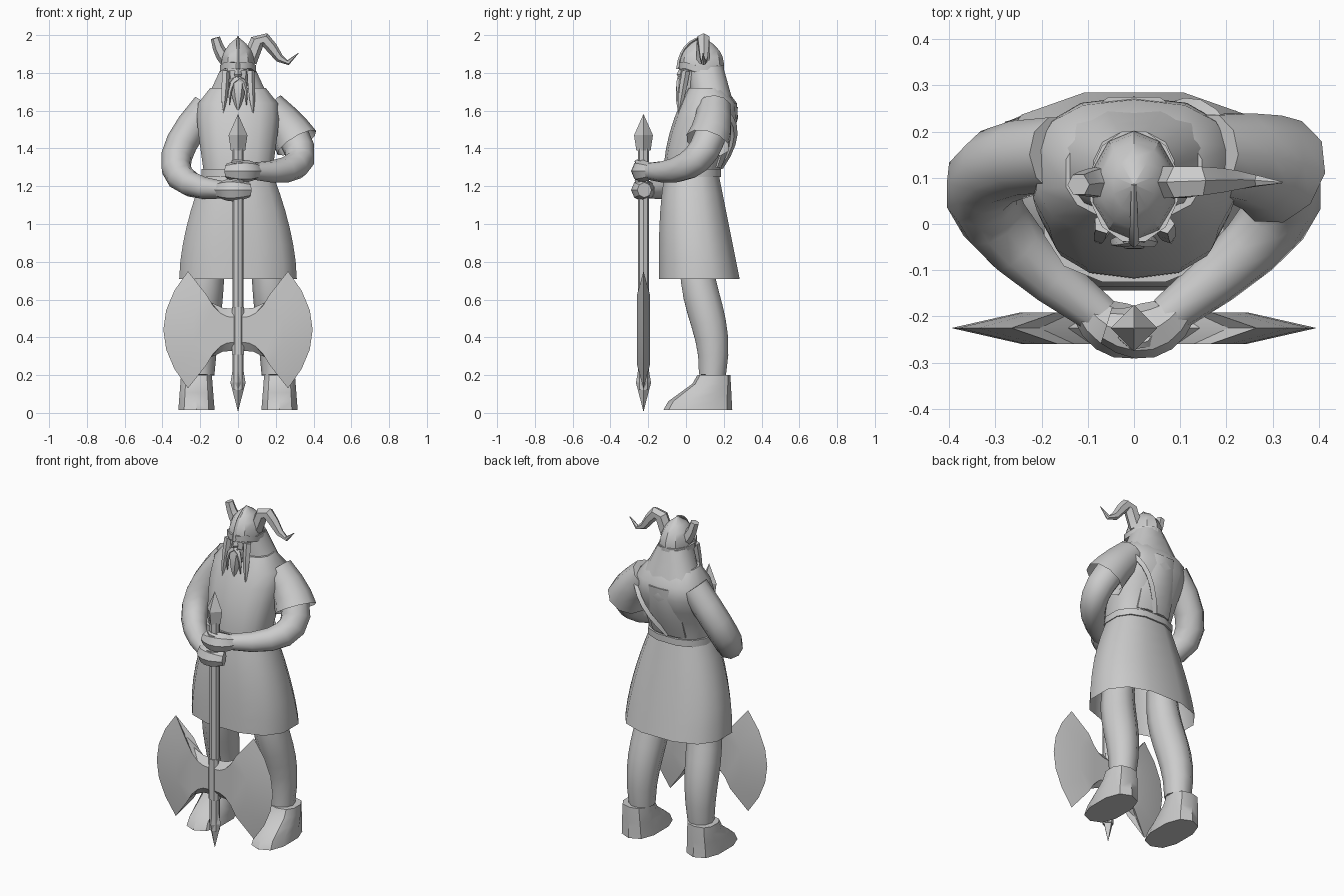
import bpy, bmesh, math
from mathutils import Vector

cube = bpy.data.objects.get("Cube")
if cube:
    bpy.data.objects.remove(cube, do_unlink=True)

grey = bpy.data.materials.new("plain_grey")
grey.use_nodes = True
COLOUR = (.6, .6, .6, 1)
grey.diffuse_color = COLOUR
grey.node_tree.nodes["Principled BSDF"].inputs["Base Color"].default_value = COLOUR


def finish(name, bm, angle=40):
    """Turn a bmesh into a shaded grey object."""
    bmesh.ops.recalc_face_normals(bm, faces=bm.faces)
    mesh = bpy.data.meshes.new(name)
    bm.to_mesh(mesh)
    bm.free()
    mesh.materials.append(grey)
    part = bpy.data.objects.new(name, mesh)
    bpy.context.collection.objects.link(part)
    bpy.ops.object.select_all(action='DESELECT')
    part.select_set(True)
    bpy.context.view_layer.objects.active = part
    bpy.ops.object.shade_smooth_by_angle(angle=math.radians(angle))
    return part


def skin(rings, open_start=False, open_end=False):
    """Join equal rings of points into one tubular shape."""
    bm = bmesh.new()
    rows = [[bm.verts.new(point) for point in ring] for ring in rings]
    for low, high in zip(rows, rows[1:]):
        for i in range(len(low)):
            bm.faces.new((low[i - 1], low[i], high[i], high[i - 1]))
    if not open_start:
        bm.faces.new(rows[0])
    if not open_end:
        bm.faces.new(rows[-1])
    return bm


def bump(t):
    return math.sin(math.pi * t)


def signed_power(value, power):
    return math.copysign(abs(value) ** power, value)


def loft(name, bottom, top, shape, steps=6, sides=12, power=.8, centre=0,
         open_start=False, angle=40):
    """Stack rounded outlines; shape(t) gives half width, front y and back y."""
    rings = []
    for step in range(steps + 1):
        t = step / steps
        width, front, back = shape(t)
        ring = []
        for k in range(sides):
            turn = math.tau * (k + .5) / sides
            x = centre + width * signed_power(math.cos(turn), power)
            depth = (back - front) / 2 * signed_power(math.sin(turn), power)
            ring.append((x, (front + back) / 2 + depth, bottom + (top - bottom) * t))
        rings.append(ring)
    return finish(name, skin(rings, open_start), angle)


def bezier(points, t):
    points = [Vector(p) for p in points]
    while len(points) > 1:
        points = [a.lerp(b, t) for a, b in zip(points, points[1:])]
    return points[0]


def tube(name, controls, radius, steps=6, sides=8, end=1, open_end=False, angle=40):
    """Sweep a ring along a Bezier curve; radius(t) sets its size."""
    rings, across, before = [], None, None
    path = [bezier(controls, end * step / steps) for step in range(steps + 1)]
    for i, point in enumerate(path):
        along = (path[min(i + 1, steps)] - path[max(i - 1, 0)]).normalized()
        if across is None:
            across = along.cross(Vector((0, 1, 0))).normalized()
        else:
            across = before.rotation_difference(along) @ across
        over, before = along.cross(across), along
        turns = [math.tau * k / sides for k in range(sides)]
        rings.append([point + radius(i / steps) * (across * math.cos(a) + over * math.sin(a))
                      for a in turns])
    return finish(name, skin(rings, False, open_end), angle)


def mirror(part):
    """Copy a left part across to the right."""
    bm = bmesh.new()
    bm.from_mesh(part.data)
    for vert in bm.verts:
        vert.co.x *= -1
    finish(part.name.replace("left", "right"), bm)


# Torso, back panel and hair falling from under the helmet
loft("torso", 1.24, 1.72, lambda t: (.18 + .07 * t - .1 * t ** 8, -.12 + .13 * t * t,
                                     .17 + .08 * bump(t * t) + .04 * t), sides=14)
loft("back_panel", 1.3, 1.62, lambda t: (.12, .1, .19 + .09 * bump(t / 2)), sides=8)
loft("hair", 1.62, 1.83, lambda t: (.19 - .1 * t, .03 - .02 * t, .26 - .06 * t), steps=3)

# Skirt, open below, and belt
loft("skirt", .71, 1.25, lambda t: (.32 - .125 * t ** 1.7, -.15 + .03 * t ** 3,
                                    .29 - .11 * t), open_start=True)
loft("belt", 1.25, 1.29, lambda t: (.2, -.13, .19), steps=1)
tube("back_strap", [(.2, .2, 1.6), (.12, .32, 1.5), (0, .18, 1.3)],
     lambda t: .018, sides=4)

# Legs and boots
mirror(tube("left_leg", [(.2, .14, .2), (.2, .17, .5), (.18, .03, .6), (.15, .06, .9)],
            lambda t: .075 + .02 * bump(t) + .01 * t, steps=8, sides=10))
mirror(loft("left_boot", .015, .2,
            lambda t: (.1 - .015 * t, -.03 - .09 * math.cos(math.pi * t), .245 - .01 * t),
            steps=4, sides=10, centre=.22))

# Arms meet on the shaft, the right hand below the left
for label, side, drop in (("left", 1, 0), ("right", -1, .1)):
    height = 1.28 - drop
    arm = [(side * .16, .15, 1.62), (side * .54, .14, 1.24 - drop / 2),
           (side * .07, -.2, height)]
    tube(label + "_arm", arm, lambda t: .085 - .04 * t ** 3, steps=8, sides=10)
    if side > 0:
        tube("left_sleeve", arm, lambda t: .09 + .03 * t, steps=3, sides=10,
             end=.3, open_end=True)
    tube(label + "_hand", [(side * .1, -.18, height), (side * .04, -.26, height),
                           (-side * .06, -.22, height)],
         lambda t: .04 + .02 * bump(t))
    tube(label + "_thumb", [(side * .05, -.22, height + .03),
                            (side * .01, -.29, height + .05),
                            (-side * .03, -.24, height + .05)],
         lambda t: .02 - .01 * t, steps=3, sides=6)

# Face with nose, beard, moustache and braids
loft("head", 1.64, 1.83, lambda t: (.01 + .06 * math.sqrt(t), -.025, .06 + .1 * t),
     steps=4, sides=10)
tube("nose", [(0, -.02, 1.83), (0, -.04, 1.79), (0, -.02, 1.76)],
     lambda t: .01 + .01 * bump(t), steps=2, sides=4)
tube("beard", [(0, 0, 1.76), (0, -.03, 1.7), (0, -.04, 1.59)],
     lambda t: .045 * (1 - t * t) + .002, steps=3, sides=6)
for label, side in (("left", 1), ("right", -1)):
    tube(label + "_moustache", [(0, -.03, 1.77), (side * .05, -.04, 1.76),
                                (side * .045, -.04, 1.63)],
         lambda t: .015 * (1 - t * t) + .002, steps=3, sides=5)
    tube(label + "_braid", [(side * .066, 0, 1.81), (side * .07, -.02, 1.7),
                            (side * .08, -.04, 1.58)],
         lambda t: .02 * (1 - t ** 3) + .002, steps=3, sides=5)


# Helmet with pointed brow rim, crest and horns
def dome(t):
    size = 1.02 - t ** 3
    return .092 * size, .085 - .12 * size, .085 + .115 * size


loft("helmet", 1.81, 1.99, dome, steps=5, sides=10, power=1, angle=30)
rim = loft("helmet_rim", 1.805, 1.84, lambda t: (.098, -.042, .205), steps=1, power=1)
for vert in rim.data.vertices:
    if vert.co.y < 0:
        vert.co.z += .03 - .6 * abs(abs(vert.co.x) - .05)
tube("helmet_crest", [(0, -.04, 1.82), (0, -.03, 1.96), (0, .085, 1.99)],
     lambda t: .012 - .006 * t, sides=4)
tube("left_horn", [(.06, .09, 1.86), (.15, .09, 2.2), (.2, .1, 1.7), (.32, .09, 1.905)],
     lambda t: .04 - .038 * t * t, sides=6)
tube("right_horn", [(-.06, .09, 1.87), (-.1, .09, 1.9), (-.12, .085, 1.985)],
     lambda t: .04 - .015 * t, steps=3, sides=6)

# Axe shaft with a diamond spike at each end
AXE_Y, AXE_Z = -.225, .44


def upright(name, bottom, top, start, end, sides=4):
    tube(name, [(0, AXE_Y, bottom), (0, AXE_Y, top)],
         lambda t: start + (end - start) * t, steps=1, sides=sides, angle=20)


upright("axe_shaft", .12, 1.4, .03, .03, sides=8)
upright("top_spike_collar", 1.39, 1.47, .038, .05)
upright("top_spike", 1.47, 1.58, .05, .001)
upright("bottom_spike", .16, .01, .04, .001)
upright("bottom_spike_collar", .16, .22, .04, .03)
loft("axe_hub", .31, .56, lambda t: (.034, -.26, -.19), steps=1, sides=8)

# Double blade: curved cutting edge, hollow sides, thick in the middle
horns = [(.02 + .245 * v / 4, .11 + .2 * (v / 4) ** 2.5) for v in range(4)]
arc = [(.395 - .13 * (u / 3) ** 2, .31 * u / 3) for u in range(3, -4, -1)]
outline = horns + arc + [(x, -z) for x, z in reversed(horns)]
for label, side in (("left", 1), ("right", -1)):
    rings = []
    for depth, scale in ((-.034, .6), (0, 1), (.034, .6)):
        rings.append([(side * (.02 + (x - .02) * scale), AXE_Y + depth, AXE_Z + z * scale)
                      for x, z in outline])
    finish(label + "_axe_blade", skin(rings), 25)
